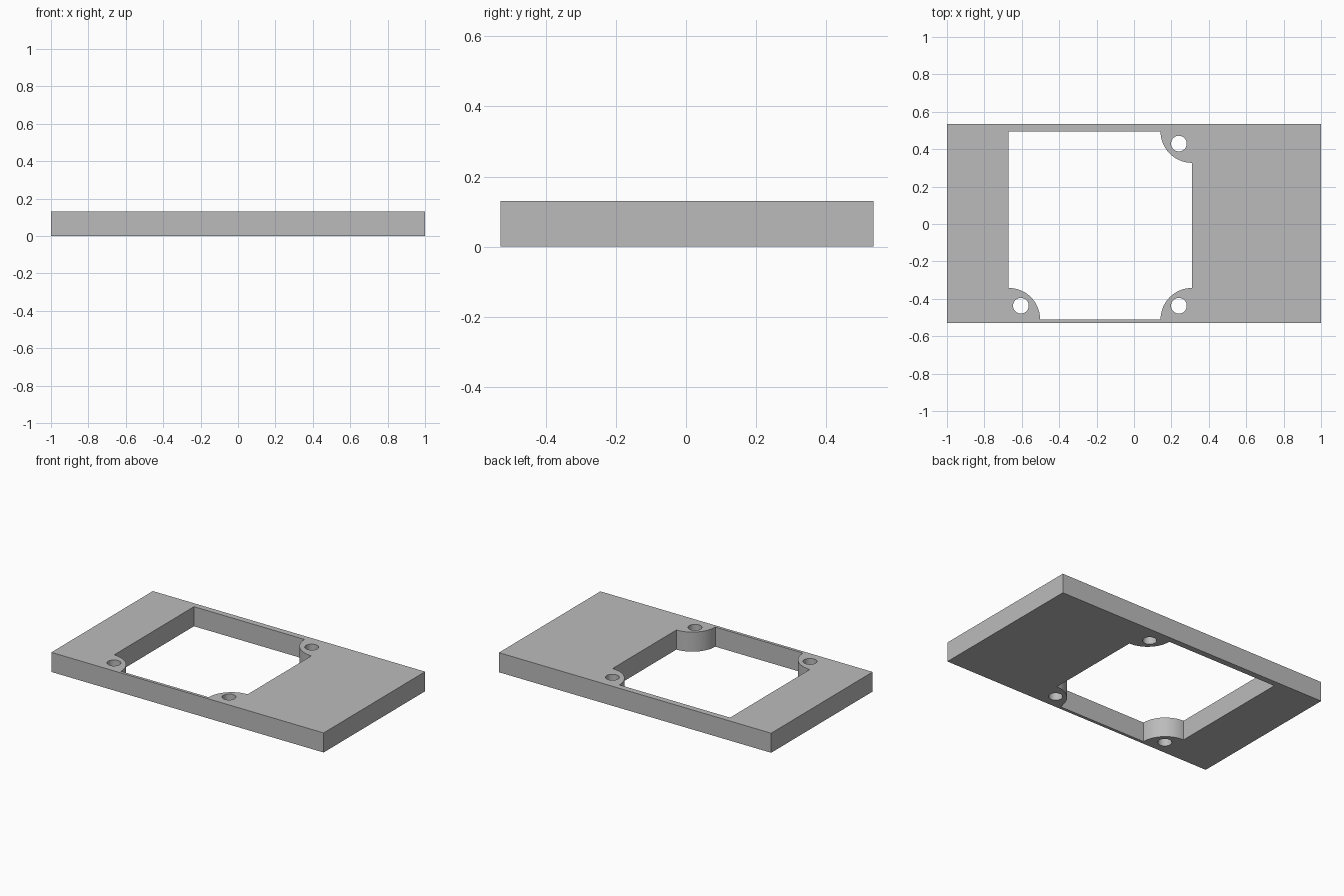
import bpy
import bmesh
from math import cos, sin, pi

if "Cube" in bpy.data.objects:
    bpy.data.objects.remove(bpy.data.objects["Cube"])

HEIGHT = 0.13
LEFT, RIGHT, FRONT, BACK = -0.67, 0.31, -0.51, 0.495   # window edges
BOSS_R, HOLE_R = 0.168, 0.042


def arc(cx, cy, r, start, end, steps):
    """Points along an arc, angles in degrees."""
    angles = [(start + (end - start) * i / steps) * pi / 180 for i in range(steps + 1)]
    return [(cx + r * cos(a), cy + r * sin(a)) for a in angles]


def circle(cx, cy):
    return arc(cx, cy, HOLE_R, 0, 360, 32)[:-1]


# Outer rectangle
outline = [(-1, -0.53), (1, -0.53), (1, 0.535), (-1, 0.535)]

# Window with a rounded screw boss in three of its corners
window = (arc(LEFT, FRONT, BOSS_R, 90, 0, 16)
          + arc(RIGHT, FRONT, BOSS_R, 180, 90, 16)
          + arc(RIGHT, BACK, BOSS_R, 270, 180, 16)
          + [(LEFT, BACK)])

# Screw holes through the bosses
holes = [circle(-0.605, -0.437), circle(0.24, -0.437), circle(0.24, 0.43)]

# Fill the profile between the loops, then extrude it to a plate
bm = bmesh.new()
for loop in [outline, window] + holes:
    verts = [bm.verts.new((x, y, 0)) for x, y in loop]
    for a, b in zip(verts, verts[1:] + verts[:1]):
        bm.edges.new((a, b))
bmesh.ops.triangle_fill(bm, edges=bm.edges[:], use_beauty=True, normal=(0, 0, 1))
top = bmesh.ops.extrude_face_region(bm, geom=bm.faces[:], use_keep_orig=True)
bmesh.ops.translate(bm, vec=(0, 0, HEIGHT),
                    verts=[g for g in top["geom"] if isinstance(g, bmesh.types.BMVert)])
bmesh.ops.recalc_face_normals(bm, faces=bm.faces[:])

mesh = bpy.data.meshes.new("mounting_plate")
bm.to_mesh(mesh)
bm.free()
plate = bpy.data.objects.new("mounting_plate", mesh)
bpy.context.collection.objects.link(plate)

grey = bpy.data.materials.new("grey")
grey.diffuse_color = (0.5, 0.5, 0.5, 1)
grey.use_nodes = True
grey.node_tree.nodes["Principled BSDF"].inputs["Base Color"].default_value = grey.diffuse_color
mesh.materials.append(grey)

# Smooth the round walls, keep the corners sharp
bpy.context.view_layer.objects.active = plate
plate.select_set(True)
bpy.ops.object.shade_smooth_by_angle(angle=pi / 6)
